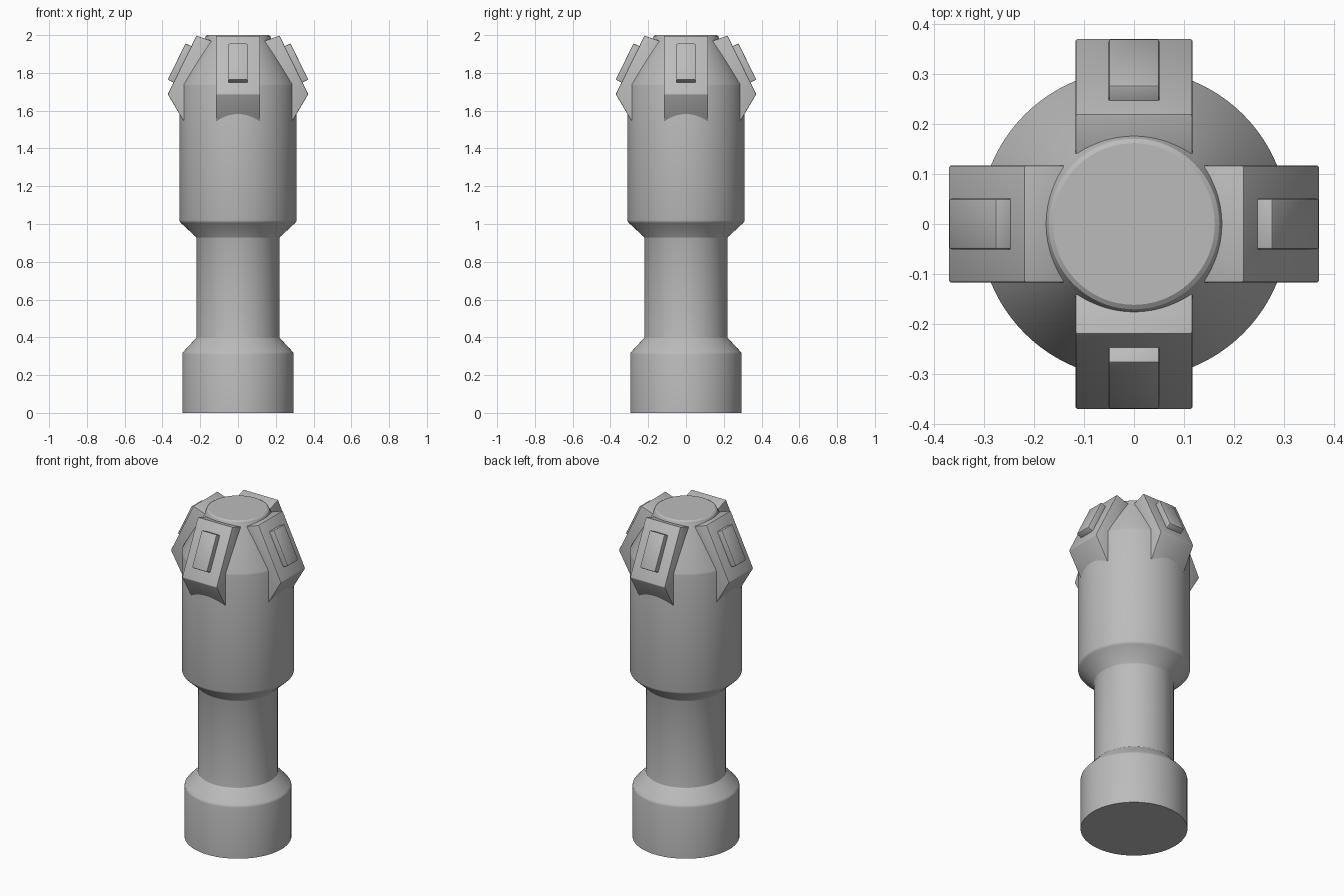
import bpy, bmesh, math
from mathutils import Matrix

if "Cube" in bpy.data.objects:
    bpy.data.objects.remove(bpy.data.objects["Cube"])

grey = bpy.data.materials.new("plain grey")
grey.diffuse_color = (0.5, 0.5, 0.5, 1)
grey.use_nodes = True
grey.node_tree.nodes["Principled BSDF"].inputs["Base Color"].default_value = grey.diffuse_color


def finish(bm, name, angle):
    bmesh.ops.recalc_face_normals(bm, faces=bm.faces)
    me = bpy.data.meshes.new(name)
    bm.to_mesh(me)
    bm.free()
    me.materials.append(grey)
    ob = bpy.data.objects.new(name, me)
    bpy.context.collection.objects.link(ob)
    bpy.ops.object.select_all(action='DESELECT')
    ob.select_set(True)
    bpy.context.view_layer.objects.active = ob
    bpy.ops.object.shade_smooth_by_angle(angle=math.radians(angle))
    return ob


def lathe(name, profile, sides=96):
    bm = bmesh.new()
    rings = [[bm.verts.new((r * math.cos(2 * math.pi * i / sides),
                            r * math.sin(2 * math.pi * i / sides), z))
              for i in range(sides)] for r, z in profile]
    for a, b in zip(rings, rings[1:]):
        for i in range(sides):
            j = (i + 1) % sides
            bm.faces.new((a[i], a[j], b[j], b[i]))
    bm.faces.new(rings[0][::-1])
    bm.faces.new(rings[-1])
    return finish(bm, name, 30)


def prism(name, outline, half_width, turn, bevel):
    """Extrude a radial (r, z) outline sideways, soften it, turn it around z."""
    bm = bmesh.new()
    left = [bm.verts.new((r, -half_width, z)) for r, z in outline]
    right = [bm.verts.new((r, half_width, z)) for r, z in outline]
    bm.faces.new(left)
    bm.faces.new(right[::-1])
    n = len(outline)
    for i in range(n):
        j = (i + 1) % n
        bm.faces.new((left[i], right[i], right[j], left[j]))
    bmesh.ops.recalc_face_normals(bm, faces=bm.faces)
    bmesh.ops.bevel(bm, geom=bm.edges[:], offset=bevel, segments=2,
                    profile=0.5, affect='EDGES')
    bmesh.ops.transform(bm, matrix=Matrix.Rotation(turn, 4, 'Z'), verts=bm.verts)
    return finish(bm, name, 30)


# Turned body: foot, neck, head and cone top
lathe("body", [(0.295, 0), (0.295, 0.31), (0.293, 0.318), (0.288, 0.325),
               (0.221, 0.397), (0.22, 0.402), (0.22, 0.925), (0.222, 0.931),
               (0.302, 1.005), (0.308, 1.012), (0.31, 1.02),
               (0.31, 1.732), (0.308, 1.742),
               (0.179, 1.975), (0.175, 1.985), (0.171, 1.994), (0.162, 2.0)])

# Point on the sloped outer face of a block: distance down, distance out
down, out = (0.44, -0.898), (0.898, 0.44)


def on_face(d, o):
    return (0.22 + d * down[0] + o * out[0], 1.997 + d * down[1] + o * out[1])


# Four angled blocks with raised plates
block = [(0.10, 1.956), on_face(0, 0), on_face(0.345, 0), (0.20, 1.395)]
plate = [on_face(0.062, -0.02), on_face(0.062, 0.034),
         on_face(0.276, 0.034), on_face(0.276, -0.02)]
for k, side in enumerate(("right", "back", "left", "front")):
    turn = k * math.pi / 2
    prism(side + "_block", block, 0.117, turn, 0.004)
    prism(side + "_plate", plate, 0.051, turn, 0.005)
